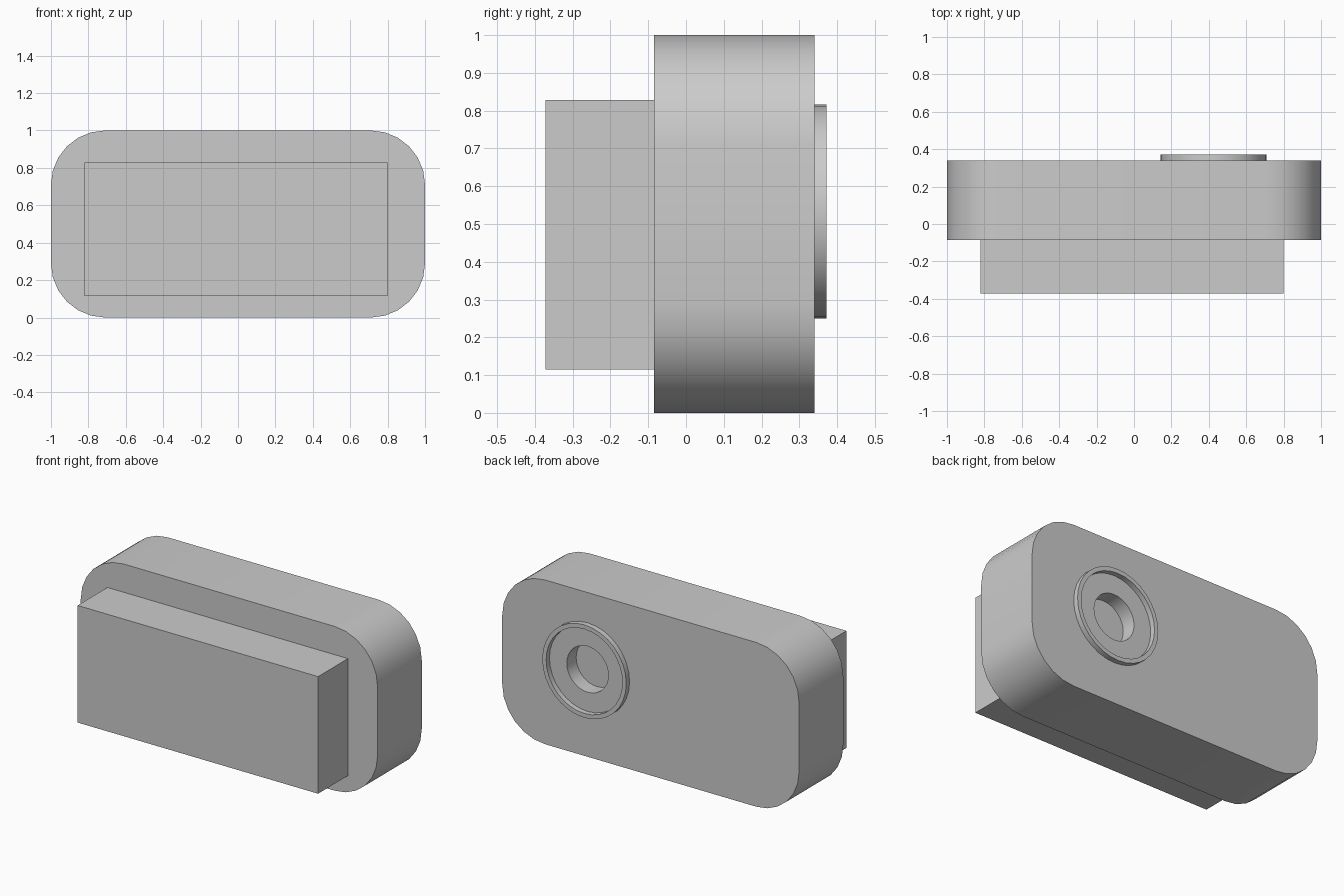
import bpy
import bmesh
from math import cos, sin, pi, radians

default = bpy.data.objects.get("Cube")
if default:
    bpy.data.objects.remove(default, do_unlink=True)

# Single plain grey material
grey = bpy.data.materials.new("plain_grey")
grey.use_nodes = True
colour = (0.6, 0.6, 0.6, 1)
grey.diffuse_color = colour
grey.node_tree.nodes["Principled BSDF"].inputs["Base Color"].default_value = colour

BACK = 0.34          # rear face of the body
FRONT = -0.085       # front face of the body
LENS_X, LENS_Z = 0.425, 0.533


def arc(cx, cz, r, start, sweep, steps):
    """Points on an arc in the XZ plane."""
    return [(cx + r * cos(start + sweep * i / steps),
             cz + r * sin(start + sweep * i / steps)) for i in range(steps + 1)]


def circle(r, steps=32):
    return arc(LENS_X, LENS_Z, r, 0, 2 * pi, steps)[:-1]


def make_object(name, bm):
    bmesh.ops.recalc_face_normals(bm, faces=bm.faces)
    mesh = bpy.data.meshes.new(name)
    bm.to_mesh(mesh)
    bm.free()
    mesh.materials.append(grey)
    obj = bpy.data.objects.new(name, mesh)
    bpy.context.collection.objects.link(obj)
    return obj


def activate(obj):
    bpy.ops.object.select_all(action='DESELECT')
    obj.select_set(True)
    bpy.context.view_layer.objects.active = obj


def smooth(obj):
    activate(obj)
    bpy.ops.object.shade_smooth_by_angle(angle=radians(30))


def prism(name, outline, y0, y1):
    """Extrude an XZ outline from y0 to y1."""
    bm = bmesh.new()
    face = bm.faces.new([bm.verts.new((x, y0, z)) for x, z in outline])
    ext = bmesh.ops.extrude_face_region(bm, geom=[face])
    moved = [v for v in ext["geom"] if isinstance(v, bmesh.types.BMVert)]
    bmesh.ops.translate(bm, verts=moved, vec=(0, y1 - y0, 0))
    return make_object(name, bm)


# Rounded slab body
R = 0.29
outline = []
for i, (cx, cz) in enumerate([(1 - R, 1 - R), (R - 1, 1 - R), (R - 1, R), (1 - R, R)]):
    outline += arc(cx, cz, R, i * pi / 2, pi / 2, 6)
body = prism("body", outline, FRONT, BACK)

# Round socket sunk into the rear face
cutter = prism("socket_cutter", circle(0.14), BACK - 0.09, BACK + 0.1)
cutter.hide_render = True
cut = body.modifiers.new("socket", 'BOOLEAN')
cut.operation = 'DIFFERENCE'
cut.solver = 'EXACT'
cut.object = cutter
activate(body)
bpy.ops.object.modifier_apply(modifier=cut.name)
bpy.data.objects.remove(cutter, do_unlink=True)
smooth(body)

# Rectangular block on the front
prism("front_block", [(-0.82, 0.115), (0.8, 0.115), (0.8, 0.828), (-0.82, 0.828)],
      -0.372, FRONT)

# Thin raised ring around the socket
bm = bmesh.new()
loops = [[bm.verts.new((x, y, z)) for x, z in circle(r)]
         for r, y in [(0.283, BACK), (0.283, 0.372), (0.257, 0.372), (0.257, BACK)]]
for a, b in zip(loops, loops[1:]):
    for i in range(len(a)):
        j = (i + 1) % len(a)
        bm.faces.new((a[i], a[j], b[j], b[i]))
smooth(make_object("rear_ring", bm))
